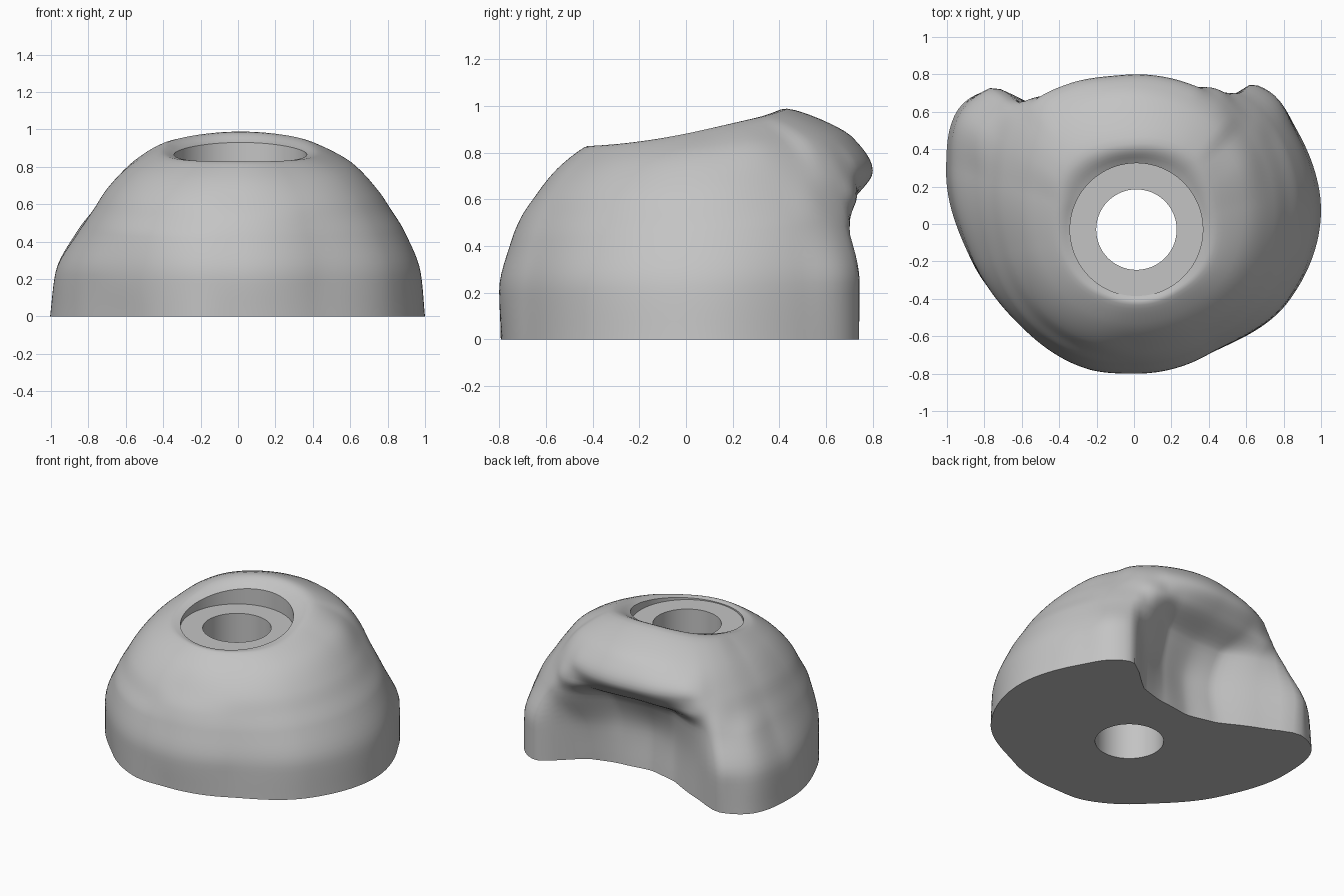
import bpy
import bmesh
from math import sin, cos, radians

cube = bpy.data.objects.get("Cube")
if cube:
    bpy.data.objects.remove(cube, do_unlink=True)

CENTRE_X, CENTRE_Y = 0.013, -0.03   # bolt hole axis
RIM, BORE, LEDGE = 0.355, 0.215, 0.815
SEGMENTS, STEPS = 180, 6

# Height fractions of the section curves, from base to crest
LEVELS = (0, .25, .5, .62, .73, .88, 1)

# Section curves: direction in degrees -> radius (hundredths) at each level
SECTIONS = {
    -90: (76, 77, 72, 68, 62, 52, 39),
    -60: (77, 77, 72, 68, 63, 52, 39),
    -25: (90, 89, 81, 75, 69, 56, 41),
    12: (100, 98, 89, 82, 75, 61, 42),
    32: (101, 100, 92, 85, 78, 66, 45),
    43: (103, 103, 93, 87, 80, 67, 47),
    51: (100, 100, 92, 87, 82, 71, 48),
    58: (67, 72, 86, 87, 83, 72, 48),
    75: (53, 52, 60, 78, 83, 73, 47),
    95: (49, 47, 56, 75, 83, 74, 46),
    115: (58, 55, 62, 80, 86, 74, 47),
    129: (85, 84, 86, 90, 88, 73, 48),
    136: (108, 109, 99, 93, 86, 71, 48),
    146: (115, 113, 100, 90, 82, 67, 47),
    162: (107, 104, 90, 82, 75, 60, 43),
    190: (90, 89, 80, 74, 68, 55, 41),
    225: (79, 80, 76, 71, 66, 54, 40),
    250: (79, 79, 74, 69, 64, 53, 39),
}


def spline(xs, ys, x):
    """Smooth curve through the points that never overshoots them."""
    last = len(xs) - 1
    i = max(j for j in range(last) if xs[j] <= x)

    def rise(j):
        return (ys[j + 1] - ys[j]) / (xs[j + 1] - xs[j])

    def slope(j):
        if j in (0, last):
            return rise(min(j, last - 1))
        before, after = rise(j - 1), rise(j)
        if before * after <= 0:
            return 0
        return 2 * before * after / (before + after)

    h = xs[i + 1] - xs[i]
    u = (x - xs[i]) / h
    v = 1 - u
    return (ys[i] * v * v * (1 + 2 * u) + ys[i + 1] * u * u * (3 - 2 * u)
            + h * u * v * (v * slope(i) - u * slope(i + 1)))


def section(angle):
    """Closed (radius, height) loop: outer wall, rim, counterbore, bore."""
    keys = list(SECTIONS)
    wrapped = [a + turn for turn in (-360, 0, 360) for a in keys]
    radii = [spline(wrapped, [SECTIONS[a][k] / 100 for a in keys] * 3, angle)
             for k in range(len(LEVELS))]
    s = sin(radians(angle))
    wall_height = 0.91 + 0.078 * s
    crest = 0.875 + 0.08 * s + 0.033 * s * s
    rim_height = 0.865 + 0.054 * s + 0.011 * s * s
    radii.append(RIM)
    heights = [t * wall_height for t in LEVELS[:-1]] + [crest, rim_height]
    knots = LEVELS + (1.12,)
    loop = []
    for start, end in zip(knots, knots[1:]):
        for n in range(STEPS):
            t = start + (end - start) * n / STEPS
            loop.append((spline(knots, radii, t), spline(knots, heights, t)))
    return loop + [(RIM, rim_height), (RIM, LEDGE), (BORE, LEDGE), (BORE, 0)]


# Loft the section loops around the bolt hole axis
bm = bmesh.new()
columns = []
for n in range(SEGMENTS):
    angle = -90 + 360 * n / SEGMENTS
    c, s = cos(radians(angle)), sin(radians(angle))
    columns.append([bm.verts.new((CENTRE_X + r * c, CENTRE_Y + r * s, z))
                    for r, z in section(angle)])
for n, near in enumerate(columns):
    far = columns[(n + 1) % SEGMENTS]
    for k in range(len(near)):
        m = (k + 1) % len(near)
        bm.faces.new((near[k], far[k], far[m], near[m]))
bmesh.ops.recalc_face_normals(bm, faces=bm.faces)

mesh = bpy.data.meshes.new("grip_body")
bm.to_mesh(mesh)
bm.free()
body = bpy.data.objects.new("grip_body", mesh)
bpy.context.collection.objects.link(body)

# Plain grey finish
grey = bpy.data.materials.new("light_grey")
grey.use_nodes = True
colour = (0.55, 0.55, 0.55, 1)
grey.diffuse_color = colour
grey.node_tree.nodes["Principled BSDF"].inputs["Base Color"].default_value = colour
mesh.materials.append(grey)

# Smooth walls with crisp rim, bore and base edges
bpy.ops.object.select_all(action="DESELECT")
body.select_set(True)
bpy.context.view_layer.objects.active = body
bpy.ops.object.shade_smooth_by_angle(angle=radians(40))
